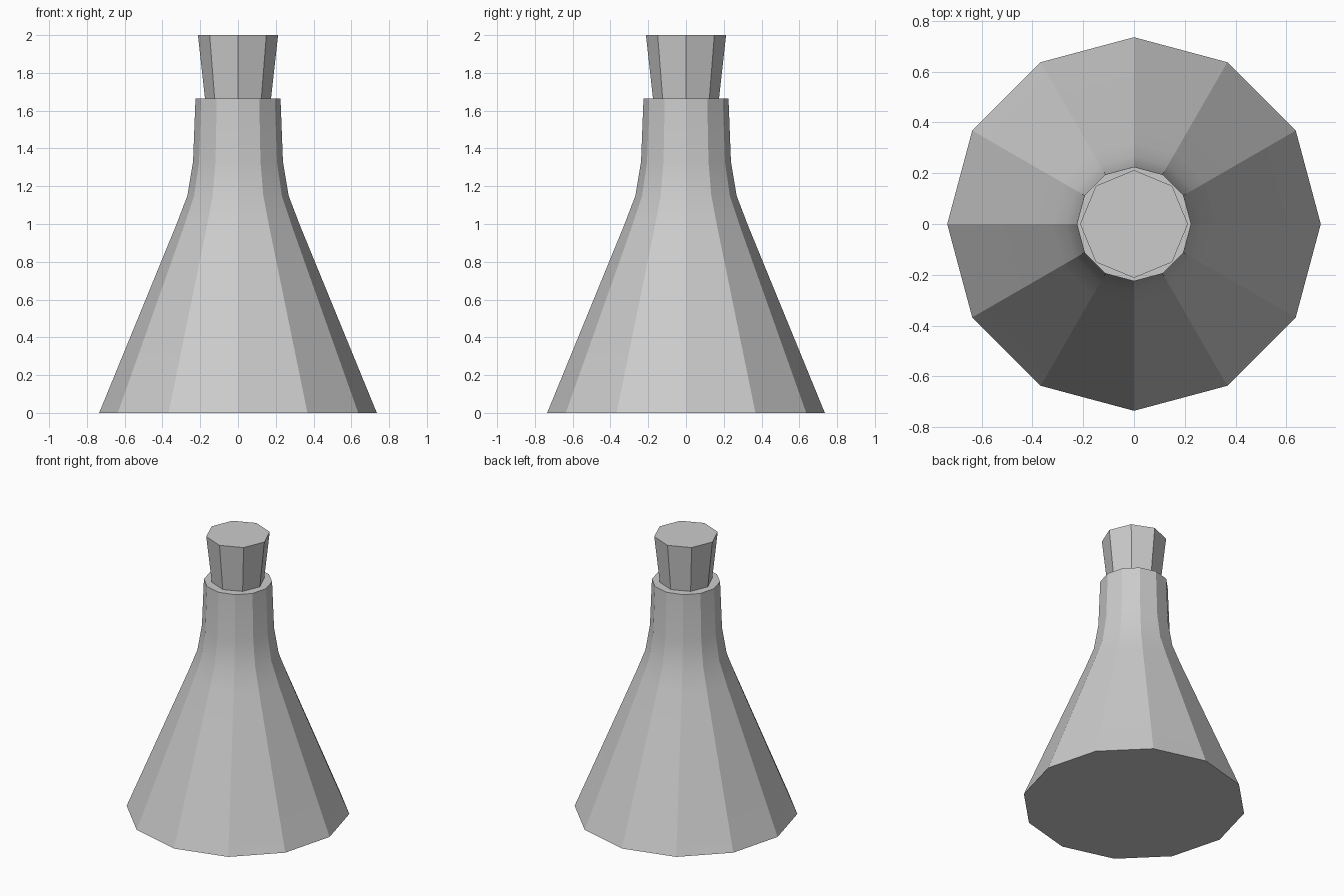
import bpy, bmesh, math

if "Cube" in bpy.data.objects:
    bpy.data.objects.remove(bpy.data.objects["Cube"])


def lathe(name, profile, sides):
    """Capped solid of revolution: sharp facets around, smooth bends along the profile."""
    bm = bmesh.new()
    rings = []
    for r, z in profile:
        rings.append([bm.verts.new((r * math.cos(2 * math.pi * i / sides),
                                    r * math.sin(2 * math.pi * i / sides), z))
                      for i in range(sides)])
    for a, b in zip(rings, rings[1:]):
        for i in range(sides):
            j = (i + 1) % sides
            bm.faces.new((a[i], a[j], b[j], b[i])).smooth = True
    bm.faces.new(rings[0][::-1])
    bm.faces.new(rings[-1])
    # keep only the horizontal bends smooth
    for e in bm.edges:
        level = abs(e.verts[0].co.z - e.verts[1].co.z) < 1e-5
        capped = any(len(f.verts) > 4 for f in e.link_faces)
        e.smooth = level and not capped
    mesh = bpy.data.meshes.new(name)
    bm.to_mesh(mesh)
    bm.free()
    obj = bpy.data.objects.new(name, mesh)
    bpy.context.collection.objects.link(obj)
    return obj


# Conical flask with a curved shoulder and a slightly tapered neck
lathe("flask_body", [(0.735, 0), (0.325, 1.0), (0.268, 1.15),
                     (0.238, 1.33), (0.225, 1.665)], 12)

# Octagonal stopper, seated a little way into the neck
lathe("stopper", [(0.171, 1.63), (0.212, 2.0)], 8)
